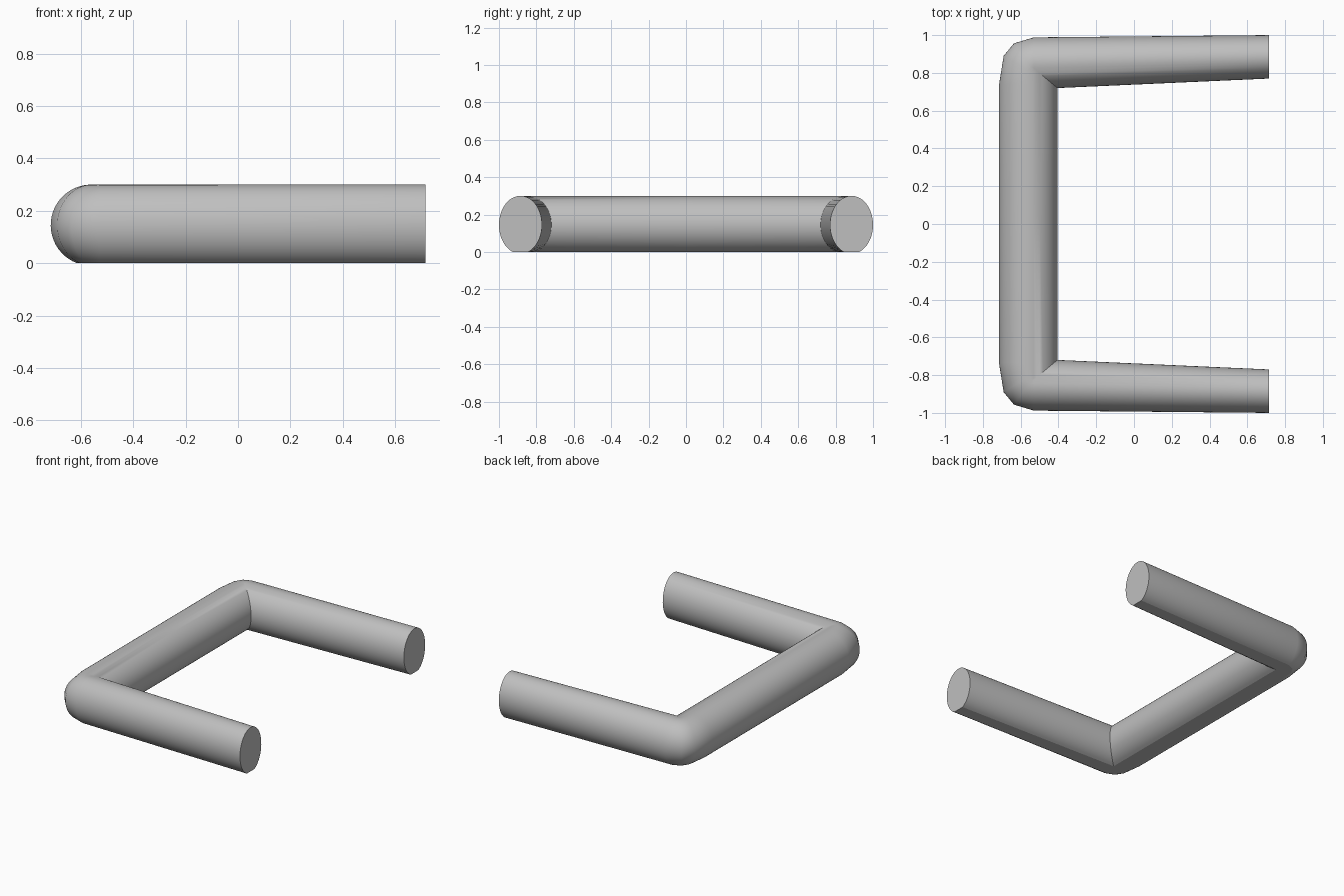
import bpy, bmesh, math
from mathutils import Vector

cube = bpy.data.objects.get("Cube")
if cube:
    bpy.data.objects.remove(cube)

grey = bpy.data.materials.new("light_grey")
grey.use_nodes = True
colour = (0.52, 0.52, 0.52, 1)
grey.diffuse_color = colour
grey.node_tree.nodes["Principled BSDF"].inputs["Base Color"].default_value = colour

RADIUS, MID_Z = 0.155, 0.145      # round section, cut flat at the floor
BAR_X, END_X = -0.56, 0.715       # bar axis and open end of the arms
BEND_X, BEND_Y = -0.53, 0.735     # where the outer bend begins and ends
SIDES = 48
BEND = [(1, 0), (0.865, 0.615), (0.57, 0.875), (0, 1)]


def arm_y(side, x):
    """Arm surface y at x; side runs from -1 (inner) to 1 (outer)."""
    f = (x - BEND_X) / (END_X - BEND_X)
    return 0.851 + 0.034 * f + side * (0.137 - 0.022 * f)


def strand(angle):
    """One lengthwise line of the tube, from the bar's middle to the arm's end."""
    side = math.sin(angle)
    z = MID_Z - RADIUS * math.cos(angle)
    x = BAR_X - RADIUS * side
    points = [(x, 0)]
    if x < BEND_X:
        y = arm_y(side, BEND_X)
        points += [(BEND_X + (x - BEND_X) * u, BEND_Y + (y - BEND_Y) * v) for u, v in BEND]
    else:
        points += [(x, arm_y(side, x))] * len(BEND)   # mitred inner corner
    points.append((END_X, arm_y(side, END_X)))
    return [Vector((px, py, max(z, 0))) for px, py in points]


# Half of the handle: bar, rounded corner and tapered arm
bm = bmesh.new()
flat = math.acos(MID_Z / RADIUS)
step = (2 * math.pi - 2 * flat) / (SIDES - 1)
strands = [[bm.verts.new(p) for p in strand(flat + i * step)] for i in range(SIDES)]
for i in range(SIDES):
    a, b = strands[i - 1], strands[i]
    for k in range(len(a) - 1):
        bm.faces.new((a[k], a[k + 1], b[k + 1], b[k]))
bm.faces.new([s[-1] for s in strands])
bmesh.ops.remove_doubles(bm, verts=bm.verts, dist=0.0005)
bmesh.ops.recalc_face_normals(bm, faces=bm.faces)
if max(bm.faces, key=lambda f: f.calc_center_median().x).normal.x < 0:
    bmesh.ops.reverse_faces(bm, faces=bm.faces)

# Smooth tube with crisp flat underside, miter and end cap
bm.normal_update()
for face in bm.faces:
    face.smooth = True
for edge in bm.edges:
    if len(edge.link_faces) == 2:
        under = [f.normal.z < -0.999 for f in edge.link_faces]
        edge.smooth = under[0] == under[1] and edge.calc_face_angle(0) < math.radians(36)

mesh = bpy.data.meshes.new("handle")
bm.to_mesh(mesh)
bm.free()
mesh.materials.append(grey)
handle = bpy.data.objects.new("handle", mesh)
bpy.context.collection.objects.link(handle)

# The other half
mirror = handle.modifiers.new("mirror", 'MIRROR')
mirror.use_axis = (False, True, False)
mirror.use_clip = True
